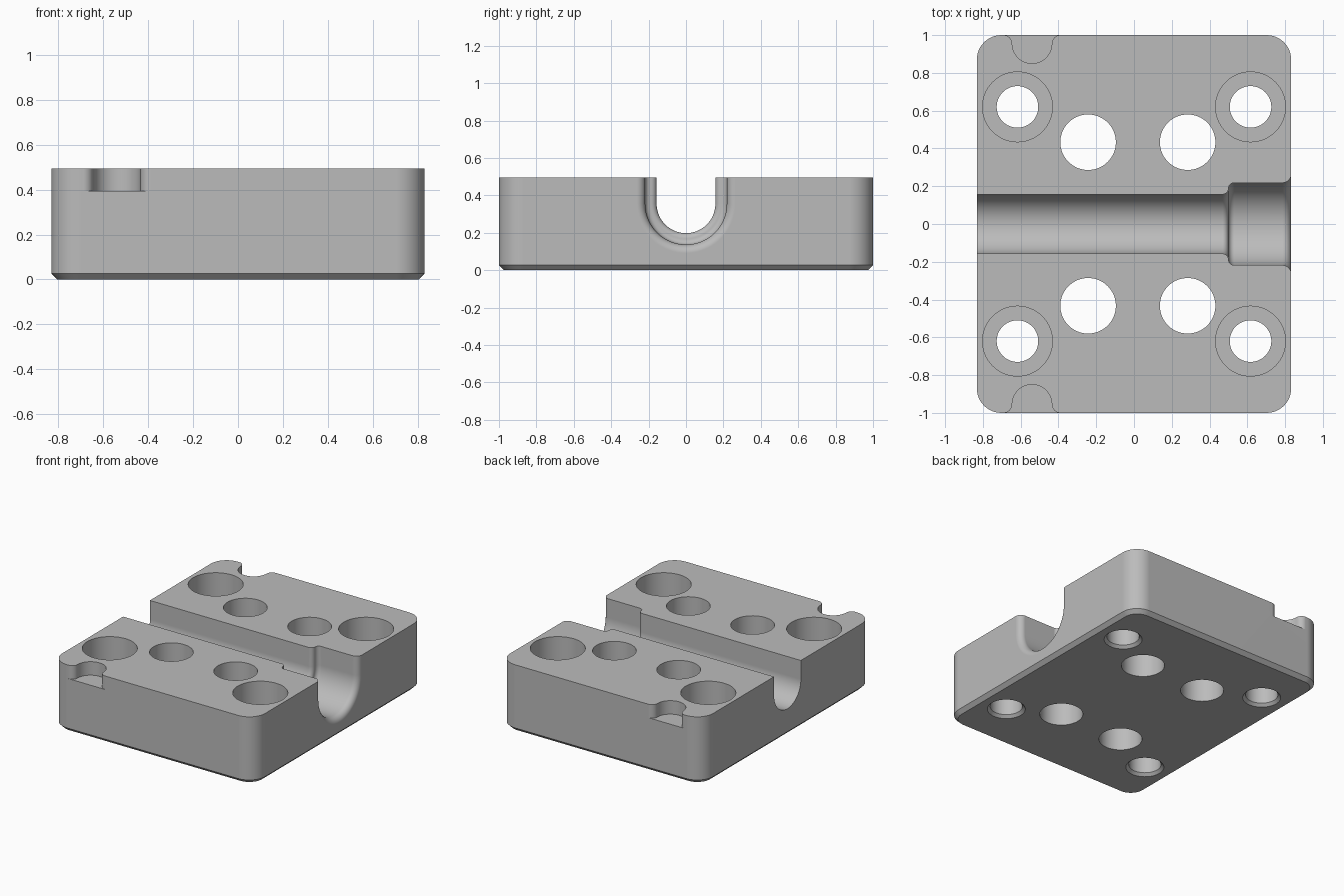
import bpy
import bmesh
from math import sin, cos, pi, radians

if "Cube" in bpy.data.objects:
    bpy.data.objects.remove(bpy.data.objects["Cube"], do_unlink=True)

TOP, HALF_X, HALF_Y, CHAMFER = 0.495, 0.832, 1.0, 0.027

grey = bpy.data.materials.new("machined grey")
grey.use_nodes = True
grey.diffuse_color = (0.5, 0.5, 0.5, 1)
grey.node_tree.nodes["Principled BSDF"].inputs["Base Color"].default_value = (0.5, 0.5, 0.5, 1)


def arc(cx, cy, r, start, end, steps):
    """Points on an arc, angles in degrees."""
    angles = [radians(start + (end - start) * i / steps) for i in range(steps + 1)]
    return [(cx + r * cos(a), cy + r * sin(a)) for a in angles]


def loft(name, rings):
    """Closed solid skinned through rings with equal point counts."""
    bm = bmesh.new()
    loops = [[bm.verts.new(p) for p in ring] for ring in rings]
    n = len(loops[0])
    for a, b in zip(loops, loops[1:]):
        for i in range(n):
            j = (i + 1) % n
            bm.faces.new((a[i], a[j], b[j], b[i]))
    bm.faces.new(loops[0])
    bm.faces.new(loops[-1])
    bmesh.ops.recalc_face_normals(bm, faces=bm.faces)
    mesh = bpy.data.meshes.new(name)
    bm.to_mesh(mesh)
    bm.free()
    mesh.materials.append(grey)
    obj = bpy.data.objects.new(name, mesh)
    bpy.context.collection.objects.link(obj)
    return obj


def rounded_plate(inset, z):
    r = 0.13
    cx, cy = HALF_X - r, HALF_Y - r
    pts = []
    for k, (sx, sy) in enumerate([(1, 1), (-1, 1), (-1, -1), (1, -1)]):
        pts += arc(sx * cx, sy * cy, r - inset, 90 * k, 90 * k + 90, 12)
    return [(x, y, z) for x, y in pts]


def hole(name, x, y, profile):
    """Turned cutter from (radius, height) pairs."""
    return loft(name, [[(px, py, z) for px, py in arc(x, y, r, 0, 360, 64)[:-1]]
                       for r, z in profile])


def channel_ring(x, r):
    pts = [(r, 0.7)] + arc(0, 0.355, r, 0, -180, 40) + [(-r, 0.7)]
    return [(x, y, z) for y, z in pts]


# Block with rounded corners and chamfered underside
block = loft("clamp_block", [rounded_plate(CHAMFER, 0), rounded_plate(0, CHAMFER),
                             rounded_plate(0, TOP)])
cutters = []

# Stepped round-bottomed channel with blended shoulder and flared mouth
narrow, wide, shoulder, f = 0.157, 0.218, 0.5, 0.0305
stations = [(-1, narrow)]
stations += arc(shoulder - f, narrow + f, f, -90, 0, 8)
stations += arc(shoulder + f, wide - f, f, 180, 90, 8)[1:]
stations += arc(HALF_X - 0.045, wide + 0.045, 0.045, -90, 0, 8)
stations.append((1, wide + 0.045))
cutters.append(loft("channel_cutter", [channel_ring(x, r) for x, r in stations]))

# Counterbored corner holes and plain inner holes
for sy in (-1, 1):
    for x in (-0.617, 0.617):
        cutters.append(hole("bolt_hole_cutter", x, sy * 0.62, [
            (0.145, -0.015), (0.11, 0.02), (0.11, TOP - 0.22),
            (0.185, TOP - 0.22), (0.185, 0.7)]))
    for x in (-0.243, 0.284):
        cutters.append(hole("inner_hole_cutter", x, sy * 0.433, [(0.147, -0.1), (0.147, 0.7)]))

    # Shallow filleted notch in the upper edge
    outline = ([(0.15, 1.1)] + arc(0.15, 0.955, 0.045, 90, 180, 8)
               + arc(0, 0.955, 0.105, 0, -180, 24)[1:]
               + arc(-0.15, 0.955, 0.045, 0, 90, 8)[1:] + [(-0.15, 1.1)])
    cutters.append(loft("notch_cutter", [[(x - 0.54, sy * y, z) for x, y in outline]
                                         for z in (0.395, 0.7)]))

# Cut everything out of the block
for cutter in cutters:
    cutter.hide_render = True
    mod = block.modifiers.new("cut", 'BOOLEAN')
    mod.operation = 'DIFFERENCE'
    mod.solver = 'EXACT'
    mod.object = cutter

bpy.ops.object.select_all(action='DESELECT')
block.select_set(True)
bpy.context.view_layer.objects.active = block
for mod in list(block.modifiers):
    bpy.ops.object.modifier_apply(modifier=mod.name)
for cutter in cutters:
    bpy.data.objects.remove(cutter, do_unlink=True)

# Smooth curved walls, crisp machined edges
bpy.ops.object.shade_smooth_by_angle(angle=radians(30))
weighted = block.modifiers.new("weighted normals", 'WEIGHTED_NORMAL')
weighted.keep_sharp = True
